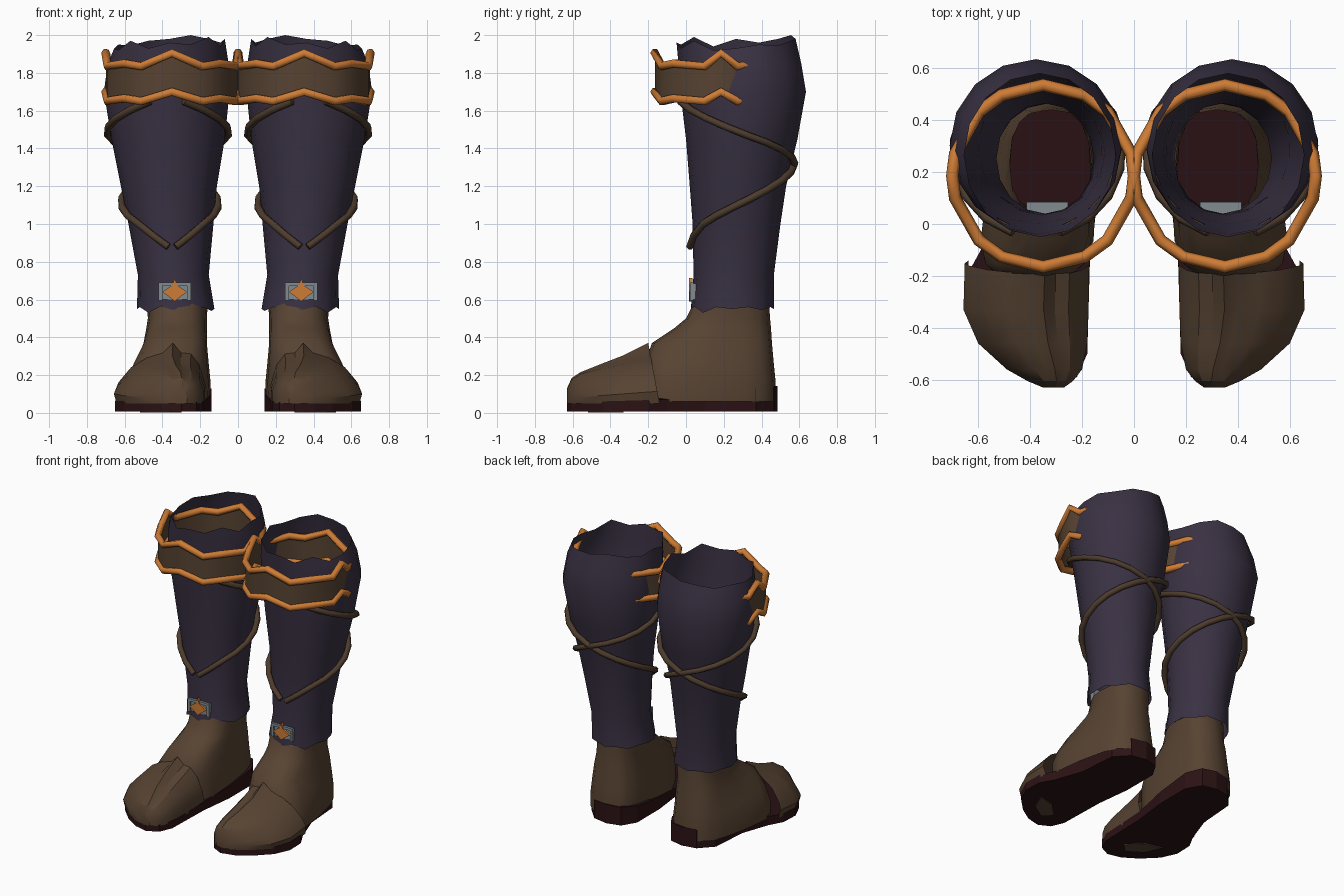
import bpy, bmesh, math
from math import sin, cos, pi, radians

if "Cube" in bpy.data.objects:
    bpy.data.objects.remove(bpy.data.objects["Cube"])


def material(name, rgb):
    m = bpy.data.materials.new(name)
    m.diffuse_color = (*rgb, 1)
    m.use_nodes = True
    m.node_tree.nodes["Principled BSDF"].inputs["Base Color"].default_value = m.diffuse_color
    return m


PURPLE = material("dark purple cloth", (0.042, 0.031, 0.056))
BROWN = material("brown leather", (0.095, 0.056, 0.032))
STRAP = material("dark brown strap", (0.075, 0.045, 0.026))
ORANGE = material("orange trim", (0.62, 0.20, 0.035))
RED = material("dark red sole", (0.024, 0.006, 0.007))
GREY = material("grey metal", (0.22, 0.26, 0.28))


def finish(bm, name, side, mat, smooth=35):
    """Turn a bmesh into an object, mirrored in x for the left boot."""
    for v in bm.verts:
        v.co.x *= side
    bmesh.ops.recalc_face_normals(bm, faces=bm.faces)
    me = bpy.data.meshes.new(name)
    bm.to_mesh(me)
    bm.free()
    me.materials.append(mat)
    ob = bpy.data.objects.new(name, me)
    bpy.context.collection.objects.link(ob)
    if smooth:
        bpy.ops.object.select_all(action='DESELECT')
        ob.select_set(True)
        bpy.context.view_layer.objects.active = ob
        bpy.ops.object.shade_smooth_by_angle(angle=radians(smooth))
    return ob


def loft(rings, closed=True, wrap=False, cap_end=False):
    """Skin a list of equal-length point rings."""
    bm = bmesh.new()
    rows = [[bm.verts.new(p) for p in r] for r in rings]
    pairs = list(zip(rows, rows[1:])) + ([(rows[-1], rows[0])] if wrap else [])
    n = len(rows[0])
    for a, b in pairs:
        for i in range(n if closed else n - 1):
            j = (i + 1) % n
            bm.faces.new((a[i], a[j], b[j], b[i]))
    if cap_end:
        bm.faces.new(rows[-1])
    return bm


def tube(points, radius, name, side, mat, cyclic=False):
    """Five-sided tube through a list of points."""
    cu = bpy.data.curves.new(name, 'CURVE')
    cu.dimensions = '3D'
    cu.bevel_depth = radius
    cu.bevel_resolution = 1
    cu.use_fill_caps = True
    sp = cu.splines.new('POLY')
    sp.points.add(len(points) - 1)
    for q, p in zip(sp.points, points):
        q.co = (*p, 1)
    sp.use_cyclic_u = cyclic
    tmp = bpy.data.objects.new(name + "_path", cu)
    bpy.context.collection.objects.link(tmp)
    bpy.context.view_layer.update()
    me = bpy.data.meshes.new_from_object(
        tmp.evaluated_get(bpy.context.evaluated_depsgraph_get()))
    bm = bmesh.new()
    bm.from_mesh(me)
    bpy.data.objects.remove(tmp)
    return finish(bm, name, side, mat, 0)


def prism(outline, axis_lo, axis_hi, to3d):
    """Extrude a 2D outline between two depths (numbers or functions)."""
    f = lambda d, p: d(p) if callable(d) else d
    bm = loft([[to3d(p, f(axis_lo, p)) for p in outline],
               [to3d(p, f(axis_hi, p)) for p in outline]], cap_end=True)
    bm.verts.ensure_lookup_table()
    bm.faces.new(bm.verts[:len(outline)])
    return bm


def interp(table, t):
    for a, b in zip(table, table[1:]):
        if t <= b[0]:
            k = max(0, (t - a[0]) / (b[0] - a[0]))
            return [u + (v - u) * k for u, v in zip(a[1:], b[1:])]
    return table[-1][1:]


# Shaft size by height: z, x min, x max, y min, y max
SHAFT = [(0.55, .125, .535, .025, .465), (0.73, .155, .53, .04, .465),
         (1.0, .13, .58, .035, .50), (1.2, .112, .62, .02, .53),
         (1.45, .07, .67, .0, .59), (1.7, .045, .71, -.03, .635),
         (1.85, .05, .69, -.04, .61), (1.96, .07, .655, -.05, .58)]
TOP_RAG = [.0, -.03, .01, -.04, -.03, -.01, -.015, .01, .02, .04, .02, .0, .02, -.02, .03, -.01]
LOW_RAG = [-.01, .015, -.02, .01, .0, .01, -.005, .01, .0, .01, -.005, .01, .0, -.01, .01, -.02]


def around(z, a, grow=0.0):
    """Point on the shaft at height z; angle a starts at the front."""
    x0, x1, y0, y1 = interp(SHAFT, z)
    return ((x0 + x1) / 2 + ((x1 - x0) / 2 + grow) * sin(a),
            (y0 + y1) / 2 - ((y1 - y0) / 2 + grow) * cos(a), z)


# Ankle size by height: z, x min, x max at heel, x max at front, y min, y max
ANKLE = [(.58, .16, .48, .48, .04, .44), (.50, .165, .48, .475, .0, .445),
         (.45, .165, .485, .485, -.06, .45), (.37, .165, .49, .51, -.18, .455),
         (.26, .155, .50, .58, -.22, .465), (.16, .145, .505, .63, -.22, .475),
         (.06, .15, .505, .63, -.22, .475)]
# Toe cap slices: y, x min, x max, ridge height
CAP = [(-.14, .172, .652, .37), (-.33, .175, .657, .305), (-.46, .18, .60, .255),
       (-.56, .20, .49, .215), (-.605, .235, .41, .185), (-.63, .27, .35, .13)]
CAP_ARCH = [(0, .0), (-.0, .3), (.06, .62), (.16, .82), (.27, .84), (.36, 1),
            (.47, .84), (.64, .76), (.82, .60), (.96, .35), (1, .2), (.97, .0)]
SOLE = [(.14, .1), (.14, .36), (.2, .46), (.3, .485), (.41, .465), (.5, .37), (.52, .1),
        (.59, -.1), (.645, -.2), (.65, -.33), (.6, -.44), (.5, -.54), (.4, -.605), (.3, -.63),
        (.22, -.59), (.18, -.5), (.17, -.15)]


def ankle_point(row, a):
    z, x0, xb, xf, y0, y1 = row
    power = .8 if z > .4 else .62
    sx = math.copysign(abs(sin(a)) ** power, sin(a))
    sy = -math.copysign(abs(cos(a)) ** power, cos(a))
    x1 = xb + (xf - xb) * (1 - sy) / 2
    return ((x0 + x1) / 2 + (x1 - x0) / 2 * sx, (y0 + y1) / 2 + (y1 - y0) / 2 * sy, z)


def band_loop(base, peak, mid):
    """Zigzag loop with a point at the front, the sides and the back."""
    q = [(0, peak), (27, base), (45, mid), (76, base), (90, peak),
         (104, base), (135, mid), (153, base)]
    full = q + [(180, peak)] + [(360 - a, z) for a, z in q[:0:-1]]
    return [(.35 + .35 * sin(radians(a)), .185 - .35 * cos(radians(a)), z) for a, z in full]


def sole_top(p):
    return interp([(-.65, .055), (-.12, .07), (.5, .145)], p[1])[0]


def build_boot(side, tag):
    angles = [2 * pi * i / 16 for i in range(16)]
    # Cloth shaft with ragged ends
    rings = [[around(r[0], a) for a in angles] for r in SHAFT]
    for ring, rag in ((rings[0], LOW_RAG), (rings[-1], TOP_RAG)):
        ring[:] = [(x, y, z + d) for (x, y, z), d in zip(ring, rag)]
    finish(loft(rings), tag + "_shaft", side, PURPLE, 60)

    # Leather ankle, open at the top
    finish(loft([[ankle_point(r, a) for a in angles] for r in ANKLE]),
           tag + "_ankle", side, BROWN, 50)

    # Pleated toe cap; the back edge leans forward towards its peak
    slices = []
    for i, (y, x0, x1, h) in enumerate(CAP):
        lean = -.06 if i == 0 else 0
        flat = i / (len(CAP) - 1)
        row = []
        for u, v in CAP_ARCH:
            smooth_v = max(v, (1 - abs(2 * u - 1) ** 3) * .97) if v > .5 else v
            w = v + (smooth_v - v) * min(1, flat * 1.6)
            row.append((x0 + (x1 - x0) * u, y + lean * v, .05 + (h - .05) * w))
        slices.append(row)
    finish(loft(slices, closed=False, cap_end=True), tag + "_toe_cap", side, BROWN, 28)

    # Wedge sole and worn patch under the toes
    flat3d = lambda p, z: (p[0], p[1], z)
    finish(prism(SOLE, .008, sole_top, flat3d), tag + "_sole", side, RED, 0)
    patch = [(.30, -.46), (.36, -.52), (.47, -.45), (.52, -.33), (.40, -.36)]
    finish(prism(patch, .002, .009, flat3d), tag + "_sole_patch", side, BROWN, 0)

    # Knee band with zigzag trim
    top, low = band_loop(1.835, 1.905, 1.85), band_loop(1.65, 1.70, 1.665)
    finish(loft([low, top]), tag + "_knee_band", side, BROWN, 40)
    tube(top, .024, tag + "_band_top_trim", side, ORANGE, True)
    tube(low, .024, tag + "_band_low_trim", side, ORANGE, True)

    # Two straps winding up the calf in opposite directions
    climb = [(5, .88), (45, 1.0), (90, 1.1), (180, 1.31), (270, 1.48), (345, 1.65)]
    for turn, label in ((1, "_outer_strap"), (-1, "_inner_strap")):
        path = []
        for k in range(18):
            d = 5 + 20 * k
            path.append(around(interp(climb, d)[0], turn * radians(d), .018))
        tube(path, .02, tag + label, side, STRAP)

    # Metal buckle plate with raised rim and a pointed ornament
    front3d = lambda p, y: (p[0], y, p[1])
    rect = lambda a, b, c, d: [(a, c), (b, c), (b, d), (a, d)]
    finish(prism(rect(.255, .415, .60, .685), .03, .085, front3d),
           tag + "_buckle_plate", side, GREY, 0)
    for i, r in enumerate([(.25, .27, .595, .69), (.40, .42, .595, .69), (.27, .40, .672, .69)]):
        finish(prism(rect(*r), .022, .04, front3d), f"{tag}_buckle_rim_{i}", side, GREY, 0)
    star = [(.335, .59), (.365, .615), (.40, .64), (.365, .665), (.348, .675),
            (.335, .715), (.322, .675), (.305, .665), (.27, .64), (.305, .615)]
    finish(prism(star, .015, .035, front3d), tag + "_buckle_ornament", side, ORANGE, 0)


build_boot(1, "right")
build_boot(-1, "left")
